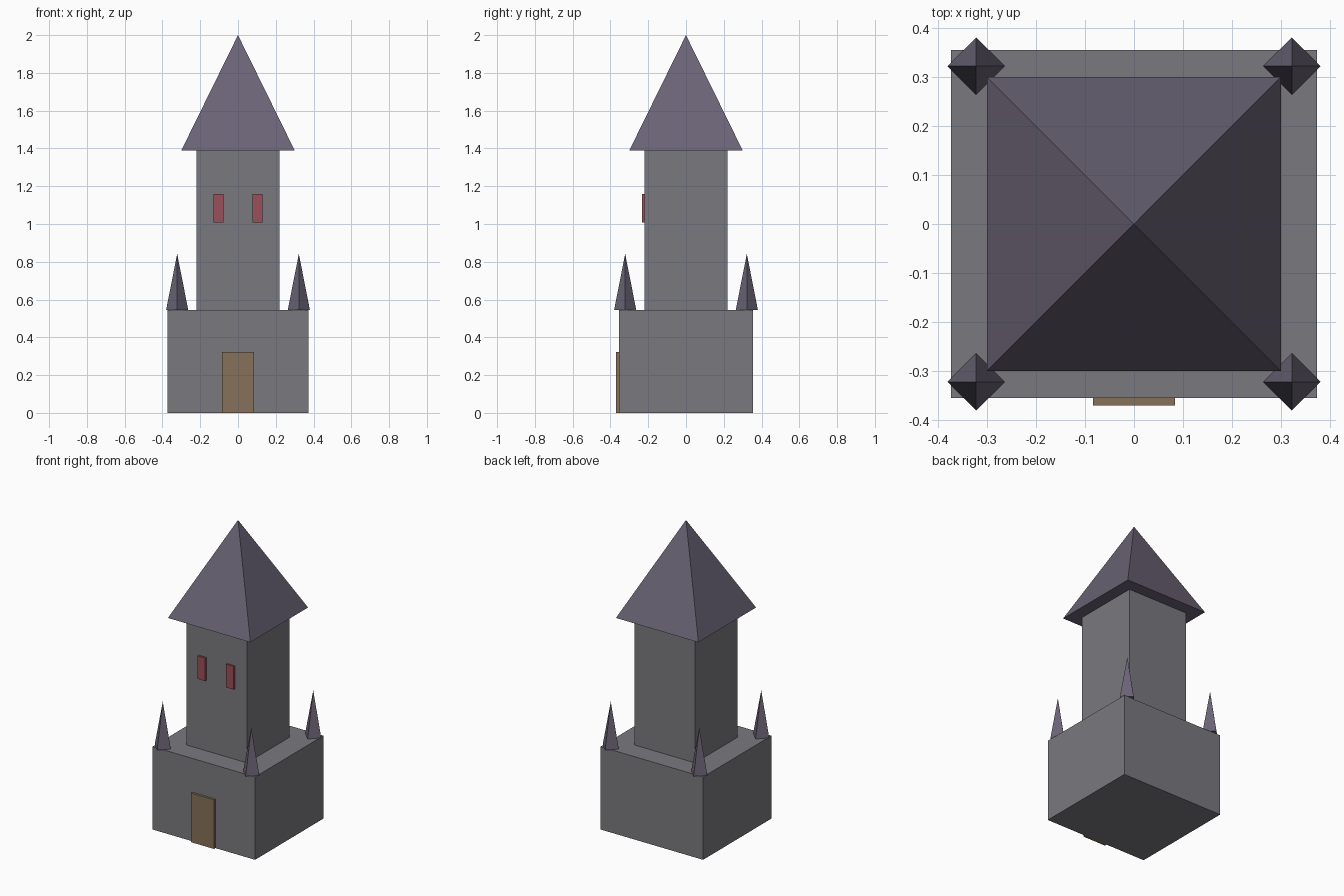
import bpy, math

if "Cube" in bpy.data.objects:
    bpy.data.objects.remove(bpy.data.objects["Cube"])


def material(name, srgb):
    m = bpy.data.materials.new(name)
    lin = [((c / 255 + 0.055) / 1.055) ** 2.4 for c in srgb]
    m.diffuse_color = (*lin, 1)
    m.use_nodes = True
    m.node_tree.nodes["Principled BSDF"].inputs["Base Color"].default_value = m.diffuse_color
    return m


STONE = material("grey stone", (122, 121, 126))
SLATE = material("purple slate", (106, 99, 117))
WOOD = material("brown wood", (134, 113, 90))
GLASS = material("red glass", (152, 80, 90))


def finish(name, mat):
    ob = bpy.context.object
    ob.name = name
    ob.data.materials.append(mat)
    bpy.ops.object.transform_apply(location=False, rotation=True, scale=True)


def box(name, mat, x, y, z):
    """Box from (min, max) pairs."""
    bpy.ops.mesh.primitive_cube_add(size=1, location=[sum(r) / 2 for r in (x, y, z)])
    bpy.context.object.scale = [r[1] - r[0] for r in (x, y, z)]
    finish(name, mat)


def pyramid(name, mat, x, y, z, radius, turn=0):
    """Four-sided pyramid; turn 0 puts its corners on the axes."""
    bpy.ops.mesh.primitive_cone_add(vertices=4, radius1=radius, radius2=0,
                                    depth=z[1] - z[0], location=(x, y, sum(z) / 2),
                                    rotation=(0, 0, turn))
    finish(name, mat)


# Stone body
box("base", STONE, (-0.373, 0.373), (-0.355, 0.355), (0, 0.545))
box("tower", STONE, (-0.22, 0.22), (-0.22, 0.22), (0.545, 1.39))

# Main roof, square to the tower
pyramid("roof", SLATE, 0, 0, (1.39, 2.0), 0.3 * math.sqrt(2), math.pi / 4)

# Corner spires, set diagonally
for sx, side in ((-1, "left"), (1, "right")):
    for sy, end in ((-1, "front"), (1, "back")):
        pyramid(f"spire_{end}_{side}", SLATE, sx * 0.322, sy * 0.322, (0.545, 0.842), 0.0585)

# Door and windows on the front
box("door", WOOD, (-0.084, 0.084), (-0.37, -0.35), (0, 0.323))
for sx, side in ((-1, "left"), (1, "right")):
    xs = sorted((sx * 0.076, sx * 0.131))
    box(f"window_{side}", GLASS, xs, (-0.232, -0.215), (1.008, 1.16))
